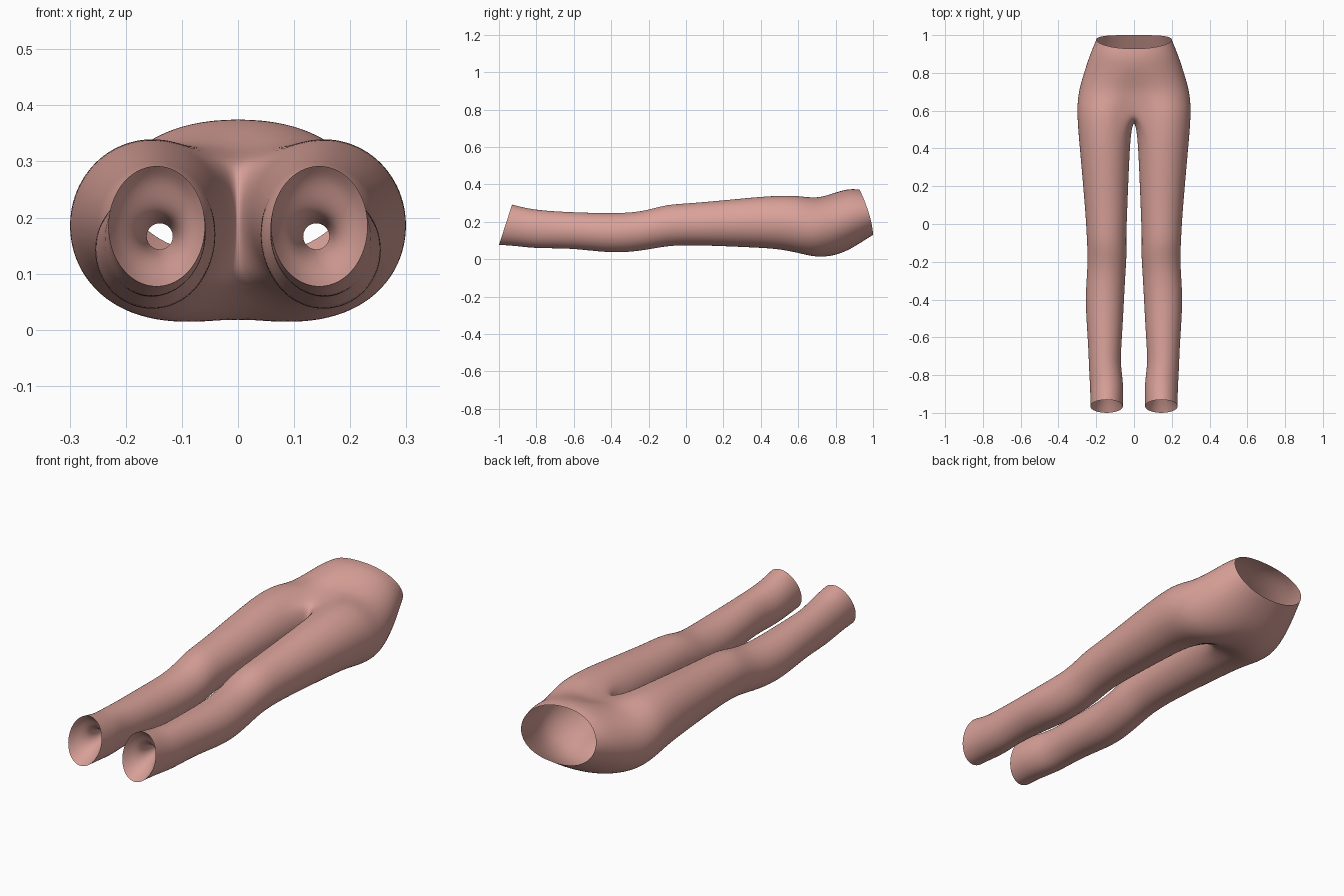
import bpy, bmesh, math

if "Cube" in bpy.data.objects:
    bpy.data.objects.remove(bpy.data.objects["Cube"])

N = 24      # points around one leg
SEAM = 3    # points within +-SEAM of the inner side join the middle seam

fabric = bpy.data.materials.new("dusty pink fabric")
fabric.diffuse_color = (0.70, 0.36, 0.32, 1)
fabric.use_nodes = True
fabric.node_tree.nodes["Principled BSDF"].inputs["Base Color"].default_value = fabric.diffuse_color


def ang(k):
    return 2 * math.pi * k / N


def leg_ring(y, xi, xo, zb, zt, slant=0.0):
    """Closed ring; k = 0 is the inner side, then over the top to the outer side."""
    pts = []
    for k in range(N):
        u = 0.5 + 0.5 * math.sin(ang(k))
        x = (xi + xo) / 2 - (xo - xi) / 2 * math.cos(ang(k))
        pts.append((x, y + slant * u, zb + (zt - zb) * u))
    return pts


def hip_ring(y, w, zb, zt, f, slant):
    """Half ring from the top seam round the outside to the bottom seam."""
    pts = []
    first, last = SEAM, N - SEAM
    for k in range(first, last + 1):
        a = ang(k)
        t = math.pi * (k - first) / (last - first)
        thigh_x = w / 2 * (1 - math.cos(a))
        thigh_u = 0.5 + 0.5 * math.sin(a)
        hip_x = w * max(math.sin(t), 0) ** 0.9
        hip_u = 0.5 + 0.5 * math.cos(t)
        x = thigh_x + (hip_x - thigh_x) * f
        u = min(max(thigh_u + (hip_u - thigh_u) * f, 0), 1)
        if k in (first, last):
            x = 0
        pts.append((x, y - slant * u ** 1.6, zb + (zt - zb) * u))
    return pts


def bridge(bm, a, b, closed):
    n = len(a)
    for i in range(n if closed else n - 1):
        j = (i + 1) % n
        bm.faces.new((a[i], a[j], b[j], b[i]))


def finish(bm, name):
    """Smooth, mirrored, subdivided object."""
    bmesh.ops.recalc_face_normals(bm, faces=bm.faces)
    me = bpy.data.meshes.new(name)
    bm.to_mesh(me)
    bm.free()
    me.materials.append(fabric)
    for p in me.polygons:
        p.use_smooth = True
    ob = bpy.data.objects.new(name, me)
    bpy.context.collection.objects.link(ob)
    mir = ob.modifiers.new("mirror", 'MIRROR')
    mir.use_clip = True
    sub = ob.modifiers.new("subdivide", 'SUBSURF')
    sub.levels = sub.render_levels = 2
    return ob


# y, inner x, outer x, bottom z, top z, slant
LEG = [
    (-1.00, 0.058, 0.232, 0.076, 0.293, 0.07),
    (-0.93, 0.056, 0.232, 0.072, 0.281, 0.05),
    (-0.86, 0.057, 0.234, 0.064, 0.270, 0.03),
    (-0.79, 0.064, 0.238, 0.058, 0.264, 0.01),
    (-0.72, 0.071, 0.240, 0.058, 0.258, 0.0),
    (-0.60, 0.063, 0.246, 0.056, 0.252, 0.0),
    (-0.44, 0.054, 0.257, 0.037, 0.247, 0.0),
    (-0.34, 0.049, 0.255, 0.035, 0.248, 0.0),
    (-0.24, 0.043, 0.248, 0.045, 0.256, 0.0),
    (-0.16, 0.038, 0.246, 0.059, 0.277, 0.0),
    (-0.09, 0.041, 0.250, 0.071, 0.294, 0.0),
    (0.02, 0.037, 0.255, 0.075, 0.300, 0.0),
    (0.20, 0.030, 0.270, 0.069, 0.316, 0.0),
    (0.38, 0.022, 0.286, 0.061, 0.334, 0.0),
    (0.49, 0.014, 0.296, 0.054, 0.341, 0.0),
]
# y, half width, bottom z, top z, hip blend, slant
HIP = [
    (0.645, 0.300, 0.014, 0.340, 0.35, 0.0),
    (0.71, 0.292, 0.001, 0.339, 0.65, 0.0),
    (0.79, 0.270, 0.012, 0.354, 0.88, 0.015),
    (0.87, 0.247, 0.048, 0.369, 1.0, 0.035),
    (0.94, 0.223, 0.092, 0.377, 1.0, 0.055),
    (1.00, 0.200, 0.130, 0.373, 1.0, 0.072),
]

# Trousers: leg tube, crotch ring, then hips up to the open waist
bm = bmesh.new()
rings = [[bm.verts.new(p) for p in leg_ring(*r)] for r in LEG]
crotch = []
for k, (x, y, z) in enumerate(leg_ring(0.585, 0.0, 0.302, 0.036, 0.342)):
    d = min(k, N - k)
    if d <= SEAM:
        x, y = 0.0, 0.55 + 0.05 * (d / SEAM) ** 2
    crotch.append(bm.verts.new((x, y, z)))
rings.append(crotch)
for a, b in zip(rings, rings[1:]):
    bridge(bm, a, b, True)
prev = crotch[SEAM:N - SEAM + 1]
for r in HIP:
    cur = [bm.verts.new(p) for p in hip_ring(*r)]
    bridge(bm, prev, cur, False)
    prev = cur
finish(bm, "trousers")

# Inner cuffs: funnels folded in from each hem to a small opening
CUFF = [
    LEG[0],
    (-0.955, 0.072, 0.217, 0.092, 0.270, 0.05),
    (-0.91, 0.092, 0.194, 0.115, 0.232, 0.02),
    (-0.87, 0.104, 0.176, 0.130, 0.204, 0.0),
    (-0.83, 0.112, 0.168, 0.138, 0.195, 0.0),
    (-0.79, 0.116, 0.163, 0.143, 0.190, 0.0),
]
bm = bmesh.new()
rings = [[bm.verts.new(p) for p in leg_ring(*r)] for r in CUFF]
for a, b in zip(rings, rings[1:]):
    bridge(bm, a, b, True)
finish(bm, "inner_cuffs")
